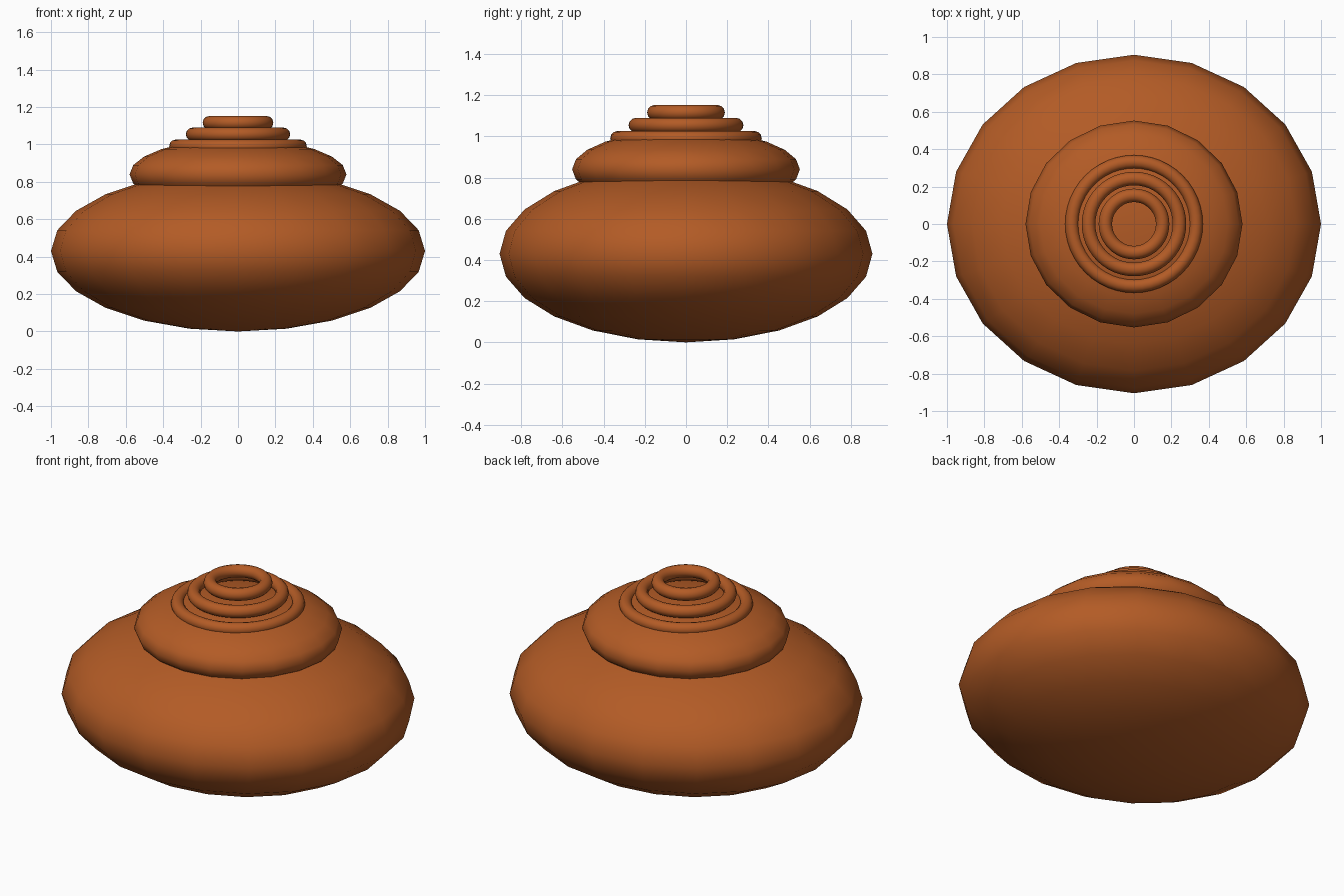
import bpy
import math

if "Cube" in bpy.data.objects:
    bpy.data.objects.remove(bpy.data.objects["Cube"])

clay = bpy.data.materials.new("rust brown")
clay.diffuse_color = (0.45, 0.105, 0.019, 1)
clay.use_nodes = True
clay.node_tree.nodes["Principled BSDF"].inputs["Base Color"].default_value = clay.diffuse_color


def finish(name):
    ob = bpy.context.object
    ob.name = name
    ob.data.materials.append(clay)
    bpy.ops.object.transform_apply(location=False, rotation=True, scale=True)
    bpy.ops.object.shade_smooth()


def squashed_ball(name, z, size):
    bpy.ops.mesh.primitive_uv_sphere_add(segments=20, ring_count=12, radius=1, location=(0, 0, z))
    bpy.context.object.scale = size
    finish(name)


def ring(name, z, major):
    bpy.ops.mesh.primitive_torus_add(major_segments=48, minor_segments=12, location=(0, 0, z),
                                     major_radius=major, minor_radius=0.036)
    finish(name)


# wide lower body and the smaller dome resting in it
squashed_ball("lower_body", 0.43, (1.0, 0.905, 0.43))
squashed_ball("upper_dome", 0.84, (0.58, 0.553, 0.19))

# stepped rings on top
ring("bottom_ring", 0.99, 0.332)
ring("middle_ring", 1.054, 0.243)
ring("top_ring", 1.116, 0.153)
